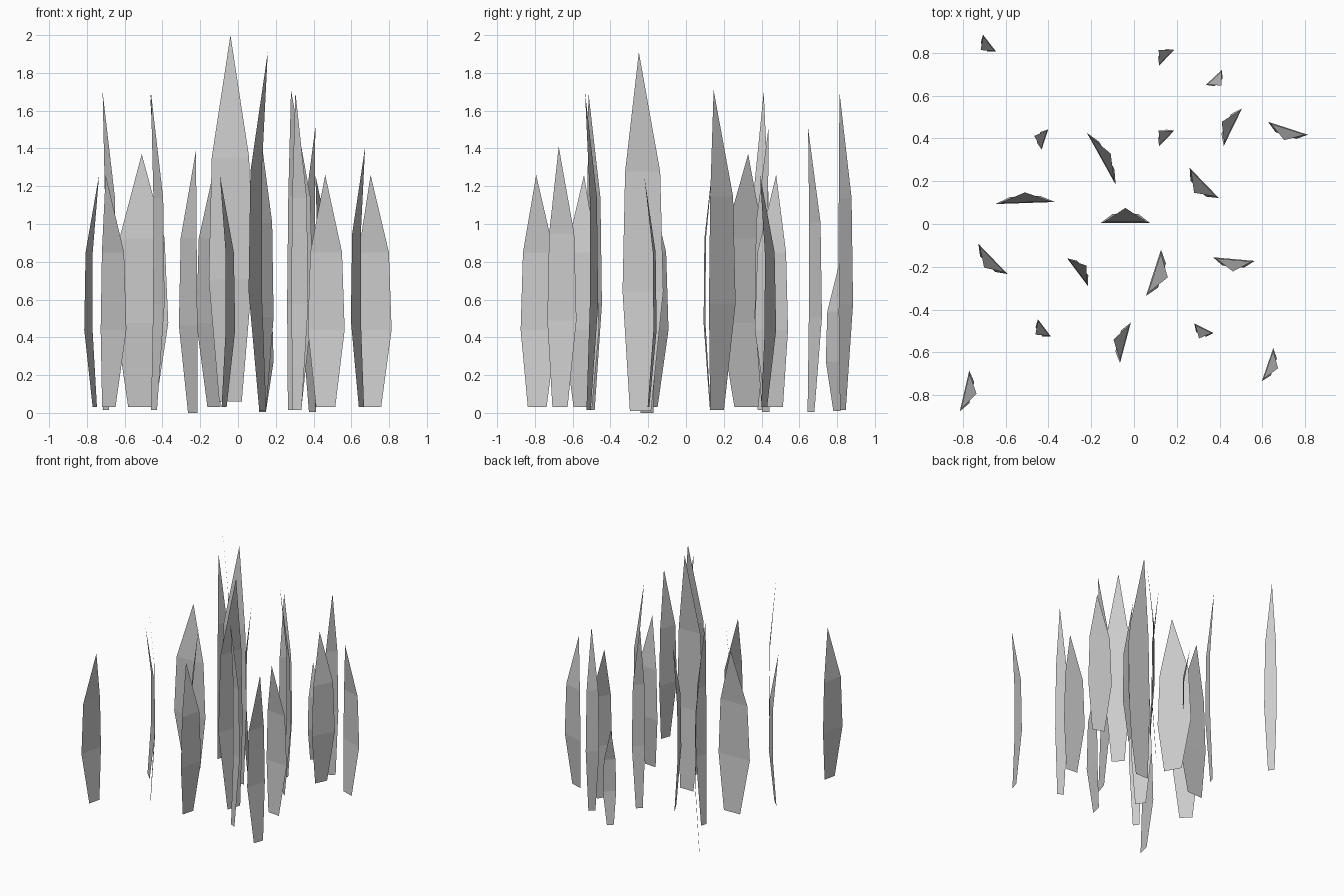
import bpy
from math import cos, sin, radians

if "Cube" in bpy.data.objects:
    bpy.data.objects.remove(bpy.data.objects["Cube"])

# Blade profile: (height fraction, width fraction, lean fraction); tip closes it
PROFILE = [(0, 0.52, 0.6), (1 / 3, 1.0, 0.0), (2 / 3, 0.86, 0.07)]


def blade(name, width, depth, z0, z1, x, y, angle):
    """Single-sided bent strip whose tip leans towards the given angle."""
    a = radians(angle)
    nx, ny = cos(a), sin(a)
    verts = []
    for h, w, lean in PROFILE:
        for s in (-1, 1):
            half = s * w * width / 2
            verts.append((x + nx * lean * depth - ny * half,
                          y + ny * lean * depth + nx * half,
                          z0 + h * (z1 - z0)))
    verts.append((x + nx * depth, y + ny * depth, z1))
    faces = [(0, 1, 3, 2), (2, 3, 5, 4), (4, 5, 6)]
    mesh = bpy.data.meshes.new(name)
    mesh.from_pydata(verts, [], [f[::-1] for f in faces])
    # face the outer side away from the lean
    mesh.update()
    n = mesh.polygons[1].normal
    if n.x * nx + n.y * ny > 0:
        mesh.flip_normals()
    obj = bpy.data.objects.new(name, mesh)
    bpy.context.collection.objects.link(obj)


# Kinds of blade: (width, depth, base z, tip z), then placements (x, y, lean angle)
KINDS = {
    "tallest_grass_blade": ((0.23, 0.07, 0.06, 2.0), [(-0.04, 0.005, 90)]),
    "tall_grass_blade": ((0.227, 0.07, 0.01, 1.91), [(0.091, -0.228, 342)]),
    "upright_grass_blade": ((0.196, 0.066, 0.015, 1.71), [(0.328, 0.192, 224)]),
    "medium_grass_blade": ((0.196, 0.058, 0.03, 1.26), [
        (0.462, 0.452, 154), (0.72, 0.447, 252), (-0.659, -0.163, 224),
        (0.467, -0.164, 265), (-0.04, -0.555, 165), (-0.792, -0.78, 347)]),
    "broad_grass_blade": ((0.278, 0.05, 0.03, 1.37), [
        (-0.153, 0.305, 29), (-0.508, 0.098, 92)]),
    "thin_grass_blade": ((0.1, 0.053, 0.015, 1.7), [
        (-0.675, 0.845, 218), (-0.416, 0.395, 162),
        (-0.419, -0.485, 217), (0.327, -0.487, 244)]),
    "slim_grass_blade": ((0.102, 0.053, 0.005, 1.51), [
        (0.373, 0.685, 313), (0.153, 0.4, 136)]),
    "short_grass_blade": ((0.102, 0.053, 0.01, 0.8), [(0.153, 0.777, 136)]),
    "side_grass_blade": ((0.163, 0.052, 0.0, 1.39), [(-0.264, -0.225, 37)]),
    "corner_grass_blade": ((0.163, 0.052, 0.03, 1.41), [(0.624, -0.657, 341)]),
}

for name, (shape, places) in KINDS.items():
    for place in places:
        blade(name, *shape, *place)
